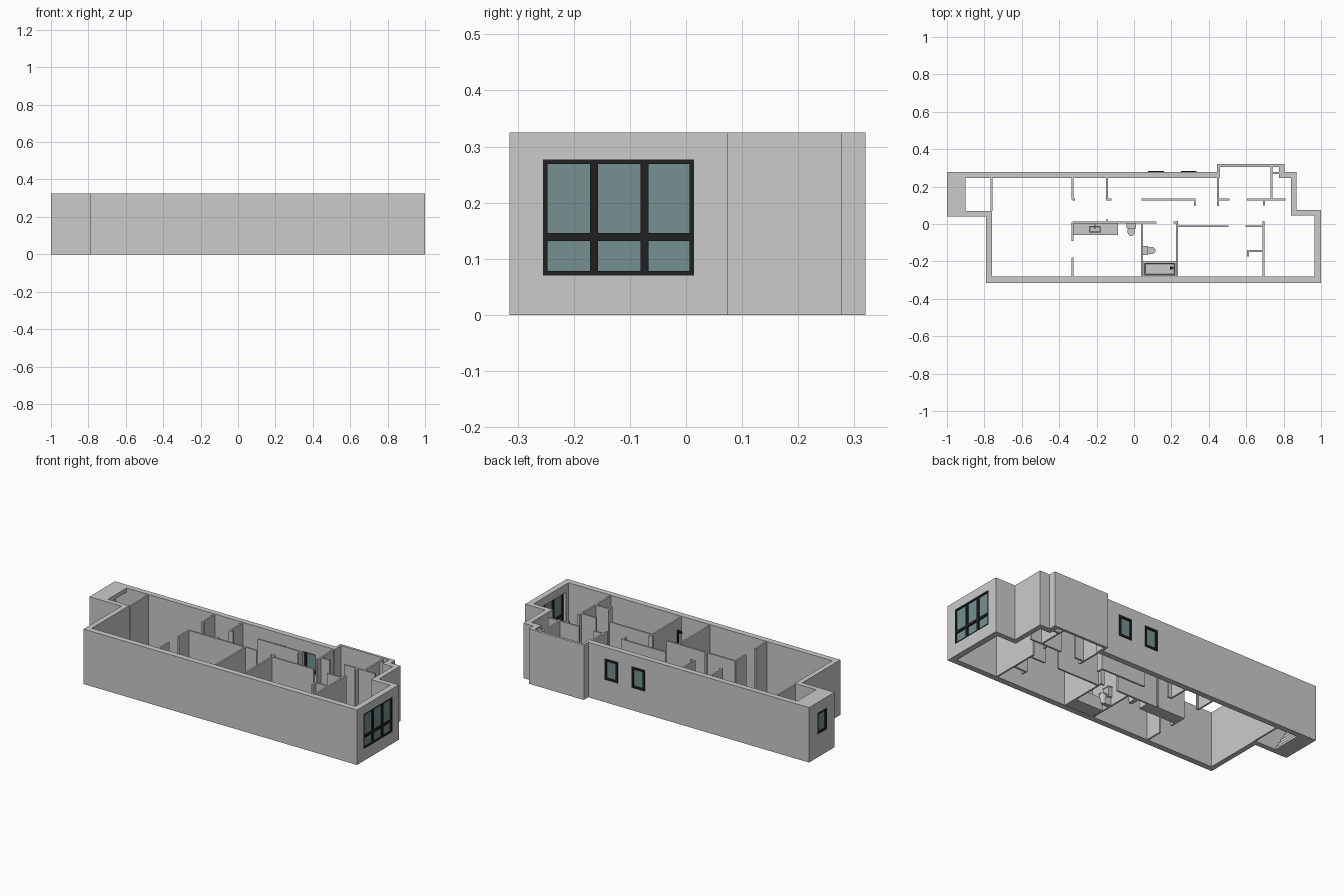
import bpy, bmesh
from math import pi
from mathutils import Matrix, Vector

if "Cube" in bpy.data.objects:
    bpy.data.objects.remove(bpy.data.objects["Cube"])

H = 0.325    # outer wall height
HI = 0.32    # partition height


def material(name, col):
    m = bpy.data.materials.new(name)
    m.diffuse_color = (*col, 1)
    m.use_nodes = True
    m.node_tree.nodes["Principled BSDF"].inputs["Base Color"].default_value = m.diffuse_color
    return m


DARK = material("dark_frame", (0.015, 0.015, 0.015))
GLASS = material("glass", (0.18, 0.28, 0.28))


def make(name, bm, mat=None):
    bmesh.ops.recalc_face_normals(bm, faces=bm.faces)
    me = bpy.data.meshes.new(name)
    bm.to_mesh(me)
    bm.free()
    ob = bpy.data.objects.new(name, me)
    bpy.context.collection.objects.link(ob)
    if mat:
        me.materials.append(mat)
    return ob


def add_box(bm, x0, x1, y0, y1, z0, z1):
    m = Matrix.Translation(((x0 + x1) / 2, (y0 + y1) / 2, (z0 + z1) / 2))
    m = m @ Matrix.Diagonal((abs(x1 - x0), abs(y1 - y0), abs(z1 - z0), 1))
    return bmesh.ops.create_cube(bm, size=1, matrix=m)["verts"]


def boxes(name, items, mat=None):
    bm = bmesh.new()
    for b in items:
        add_box(bm, *b)
    return make(name, bm, mat)


def basin(name, x0, x1, y0, y1, z0, z1, rim, depth):
    """Box with a sunken top."""
    bm = bmesh.new()
    add_box(bm, x0, x1, y0, y1, z0, z1)
    bm.normal_update()
    top = max(bm.faces, key=lambda f: f.calc_center_median().z)
    bmesh.ops.inset_region(bm, faces=[top], thickness=rim)
    bmesh.ops.inset_region(bm, faces=[top], thickness=0.006, depth=0)
    bmesh.ops.translate(bm, verts=top.verts, vec=(0, 0, -depth))
    return make(name, bm)


# Outer shell: outline with a hole, extruded upward
OUTER = [(-1, .04), (-.79, .04), (-.79, -.315), (1, -.315), (1, .075), (.87, .075),
         (.87, .278), (.805, .278), (.805, .32), (.445, .32), (.445, .278), (-1, .278)]
INNER = [(-.97, .07), (-.76, .07), (-.76, -.28), (.965, -.28), (.965, .045), (.84, .045),
         (.84, .245), (.775, .245), (.775, .305), (.46, .305), (.46, .245), (-.97, .245)]
bm = bmesh.new()
edges = []
for loop in (OUTER, INNER):
    vs = [bm.verts.new((x, y, 0)) for x, y in loop]
    edges += [bm.edges.new((vs[i - 1], vs[i])) for i in range(len(vs))]
bmesh.ops.triangle_fill(bm, edges=edges, use_beauty=True)
ext = bmesh.ops.extrude_face_region(bm, geom=bm.faces[:])["geom"]
bmesh.ops.translate(bm, vec=(0, 0, H), verts=[g for g in ext if isinstance(g, bmesh.types.BMVert)])
shell = make("outer_walls", bm)


# Windows: (name, axis of the wall normal, wall range, span, height, mullions, rails, bar)
WINDOWS = [
    ("end_window", "x", (.965, 1.0), (-.255, .014), (.07, .277), (-.164, -.074), (.139,), .008),
    ("bay_window", "x", (-1.0, -.97), (.108, .2), (.135, .262), (), (), .012),
    ("back_window_1", "y", (.245, .283), (.075, .16), (.135, .258), (), (), .012),
    ("back_window_2", "y", (.245, .283), (.25, .335), (.135, .258), (), (), .012),
]
cut = bmesh.new()
for name, axis, (d0, d1), (a0, a1), (z0, z1), mull, rails, w in WINDOWS:
    def slab(p0, p1, s0, s1, b0, b1):
        return (p0, p1, s0, s1, b0, b1) if axis == "x" else (s0, s1, p0, p1, b0, b1)
    # frame sits at the outside of the wall
    out, inn = (d1, d1 - .02) if d1 > 0 else (d0, d0 + .02)
    p0, p1 = min(out, inn), max(out, inn)
    bars = [slab(p0, p1, a0, a0 + w, z0, z1), slab(p0, p1, a1 - w, a1, z0, z1),
            slab(p0, p1, a0, a1, z0, z0 + w), slab(p0, p1, a0, a1, z1 - w, z1)]
    bars += [slab(p0, p1, m - .007, m + .007, z0, z1) for m in mull]
    bars += [slab(p0, p1, a0, a1, r - .007, r + .007) for r in rails]
    boxes(name + "_frame", bars, DARK)
    mid = (p0 + p1) / 2
    boxes(name + "_glass", [slab(mid - .002, mid + .002, a0 + w / 2, a1 - w / 2, z0 + w / 2, z1 - w / 2)], GLASS)
    add_box(cut, *slab(d0 - .03, d1 + .03, a0, a1, z0, z1))
cutter = make("window_cutter", cut)
cutter.hide_render = True
cutter.display_type = "WIRE"
mod = shell.modifiers.new("openings", "BOOLEAN")
mod.object = cutter
mod.operation = "DIFFERENCE"
mod.solver = "EXACT"
bpy.context.view_layer.objects.active = shell
bpy.ops.object.modifier_apply(modifier=mod.name)
bpy.data.objects.remove(cutter)

# Bay ceiling and steps
boxes("bay_ceiling", [(-.985, -.9, .055, .26, .3, H)])
boxes("bay_steps", [(-.985, -.9, .06, .255, 0, .014)] +
      [(-.985, -.9 - .018 * i, .06, .255, .03 * i, .03 * i + .014) for i in range(1, 4)])

# Partitions: vertical (x, y0, y1) and horizontal (y, x0, x1) runs
T = .005
VERT = [(-.762, .07, .246), (-.328, .13, .246), (-.328, -.09, .01), (-.328, -.281, -.18),
        (-.145, .125, .246), (-.145, .005, .025), (.325, .095, .135), (.45, .095, .25),
        (.735, .125, .306), (.695, .1, .13), (.043, -.281, .01), (.23, -.281, .015),
        (.693, -.281, .015), (.61, -.175, -.14)]
HORZ = [(.13, -.33, -.315), (.13, -.145, -.12), (.13, .04, .328), (.13, .45, .51),
        (.13, .605, .81), (.272, .735, .78), (.008, -.33, .12), (.008, .21, .235),
        (-.012, .23, .505), (-.012, .595, .693), (-.145, .608, .693)]
boxes("partitions",
      [(x - T, x + T, a, b, 0, HI) for x, a, b in VERT] +
      [(a, b, y - T, y + T, 0, HI) for y, a, b in HORZ])

# Kitchen counter with sink and tap
boxes("counter", [(-.325, -.085, -.06, .003, 0, .1)])
basin("kitchen_sink", -.242, -.175, -.047, -.01, .098, .106, .004, .005)
boxes("kitchen_tap", [(-.211, -.205, -.008, -.002, .1, .14), (-.211, -.205, -.028, -.002, .136, .14)])

# Bath with shower
basin("bathtub", .05, .225, -.278, -.203, 0, .07, .01, .05)
boxes("bath_panel", [(.046, .228, -.204, -.198, 0, .074)], None)
boxes("shower", [(.214, .22, -.238, -.232, .07, .26), (.196, .22, -.238, -.232, .256, .262),
                 (.192, .206, -.243, -.227, .248, .256)], DARK)


def toilet(name, loc, rot):
    """Tank against a wall, bowl facing local -y."""
    bm = bmesh.new()
    add_box(bm, -.023, .023, -.025, 0, .045, .1)
    add_box(bm, -.025, .025, -.027, 0, .1, .106)
    for z, h, r1, r2 in ((.0, .05, .012, .02), (.05, .007, .022, .022)):
        m = Matrix.Translation((0, -.042, z + h / 2)) @ Matrix.Diagonal((.9, 1.15, 1, 1))
        bmesh.ops.create_cone(bm, cap_ends=True, segments=24, radius1=r1, radius2=r2, depth=h, matrix=m)
    add_box(bm, -.012, .012, -.035, 0, 0, .048)
    bm.transform(Matrix.Translation(Vector(loc)) @ Matrix.Rotation(rot, 4, "Z"))
    ob = make(name, bm)
    bpy.ops.object.select_all(action="DESELECT")
    ob.select_set(True)
    bpy.context.view_layer.objects.active = ob
    bpy.ops.object.shade_smooth_by_angle(angle=pi / 6)


toilet("toilet_1", (-.015, .003, 0), 0)
toilet("toilet_2", (.048, -.142, 0), pi / 2)
